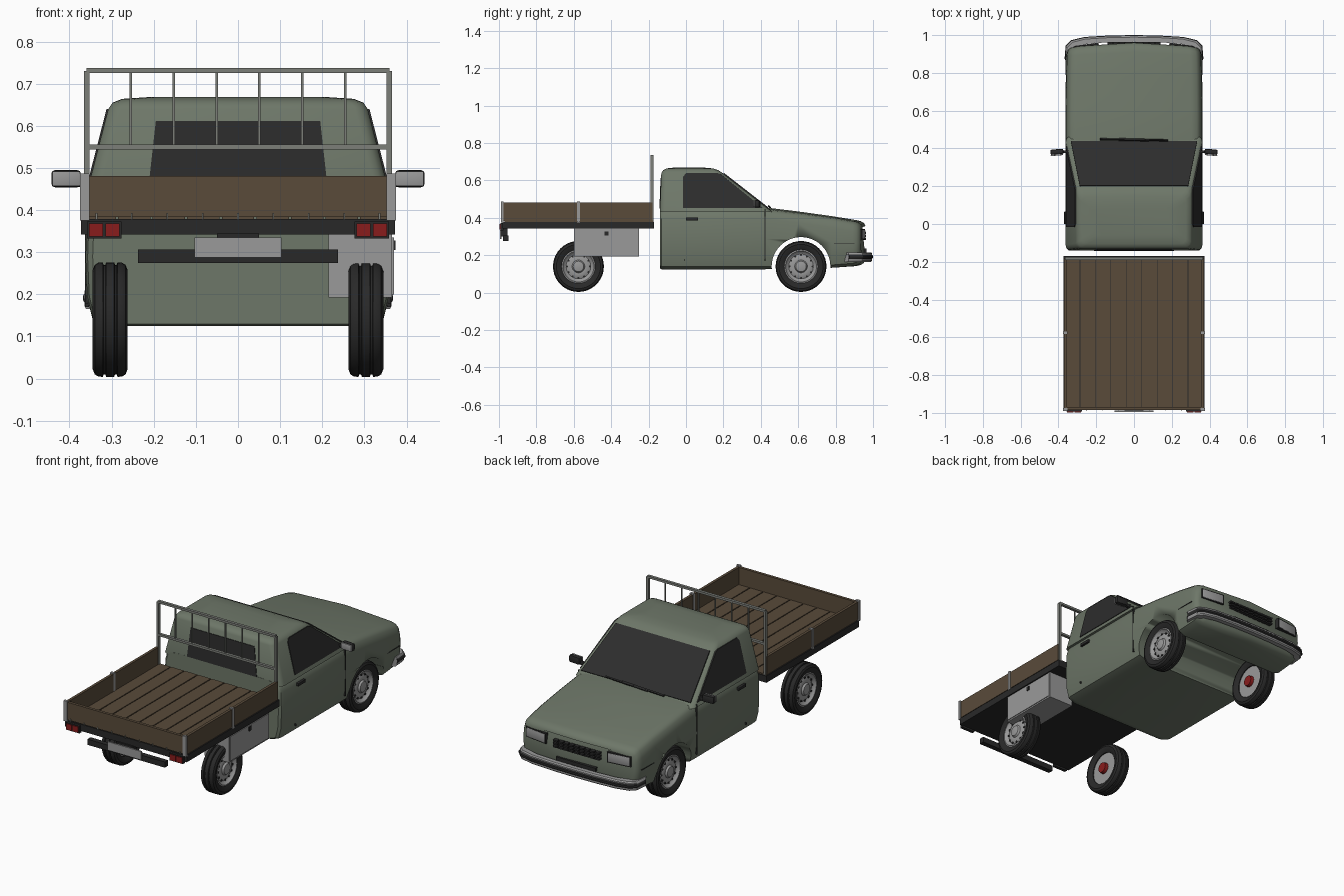
import bpy, bmesh, math
from mathutils import Matrix, Vector

cube = bpy.data.objects.get("Cube")
if cube:
    bpy.data.objects.remove(cube, do_unlink=True)


def material(name, r, g, b):
    m = bpy.data.materials.new(name)
    m.use_nodes = True
    m.diffuse_color = (r, g, b, 1)
    m.node_tree.nodes["Principled BSDF"].inputs["Base Color"].default_value = (r, g, b, 1)
    return m


GREEN = material("sage green paint", .155, .185, .14)
BROWN = material("brown wood", .1, .07, .042)
BLACK = material("black rubber", .022, .022, .022)
GLASS = material("dark glass", .026, .026, .026)
GREY = material("grey metal", .32, .32, .32)
STEEL = material("dull steel rail", .2, .21, .19)
RED = material("red lamp", .25, .012, .012)


def finish(bm, name, mat, smooth=True):
    bmesh.ops.recalc_face_normals(bm, faces=bm.faces)
    me = bpy.data.meshes.new(name)
    bm.to_mesh(me)
    bm.free()
    me.materials.append(mat)
    ob = bpy.data.objects.new(name, me)
    bpy.context.collection.objects.link(ob)
    bpy.ops.object.select_all(action='DESELECT')
    ob.select_set(True)
    bpy.context.view_layer.objects.active = ob
    if smooth:
        bpy.ops.object.shade_smooth_by_angle(angle=math.radians(35))
    return ob


def box(name, mat, x, y, z, rot=0, bevel=0):
    """Box from three (low, high) ranges, optionally turned about its own z axis."""
    lo, hi = Vector((x[0], y[0], z[0])), Vector((x[1], y[1], z[1]))
    bm = bmesh.new()
    bmesh.ops.create_cube(bm, size=1)
    bmesh.ops.scale(bm, vec=hi - lo, verts=bm.verts)
    if bevel:
        bmesh.ops.bevel(bm, geom=bm.edges[:], offset=bevel, segments=2, affect='EDGES', profile=.5)
    m = Matrix.Translation((lo + hi) / 2) @ Matrix.Rotation(rot, 4, 'Z')
    bmesh.ops.transform(bm, matrix=m, verts=bm.verts)
    return finish(bm, name, mat, bevel > 0)


def loft(name, mat, rings, caps=True):
    bm = bmesh.new()
    vs = [[bm.verts.new(p) for p in ring] for ring in rings]
    n = len(vs[0])
    for a, b in zip(vs, vs[1:]):
        for i in range(n):
            j = (i + 1) % n
            bm.faces.new((a[i], a[j], b[j], b[i]))
    if caps:
        bm.faces.new(vs[0])
        bm.faces.new(vs[-1])
    return finish(bm, name, mat)


def plate(name, mat, pts, offset):
    """Thin pane whose outline is pushed by an offset vector."""
    d = Vector(offset)
    return loft(name, mat, [[Vector(p) - d for p in pts], [Vector(p) + d for p in pts]])


def lathe(name, mat, profile, y, z, n=40, caps=True):
    """Turn (x, radius) points about a sideways axle."""
    circle = [(math.cos(2 * math.pi * i / n), math.sin(2 * math.pi * i / n)) for i in range(n)]
    return loft(name, mat, [[(x, y + r * c, z + r * s) for c, s in circle] for x, r in profile], caps)


# Lower body, lofted from tail to nose
def body_ring(y, zb, zt, hw):
    half = [(hw - .06, zb), (hw - .018, zb + .015), (hw - .004, zb + .07), (hw, (zb + zt) / 2),
            (hw - .004, zt - .055), (hw - .014, zt - .02), (hw - .03, zt - .006), (hw - .06, zt)]
    w = max(0, (y - .8) / .16)
    pts = half + [(0, zt + .006)] + [(-x, z) for x, z in reversed(half)] + [(0, zb)]
    return [(x, y - w * .03 * (x / .36) ** 2, z) for x, z in pts]


body = loft("lower_body", GREEN, [body_ring(*s) for s in (
    (-.14, .13, .45, .345), (-.13, .125, .45, .357), (-.11, .125, .45, .362), (.42, .125, .45, .363),
    (.6, .128, .428, .363), (.78, .133, .403, .361), (.91, .142, .382, .358),
    (.935, .148, .376, .355), (.952, .16, .365, .347), (.96, .18, .35, .335))])

# Front wheel arch cut
cutter = lathe("arch_cutter", GREEN, [(-.5, .157), (.5, .157)], .615, .14, 48)
cutter.hide_render = True
cutter.hide_viewport = False
mod = body.modifiers.new("arches", 'BOOLEAN')
mod.object = cutter
mod.solver = 'EXACT'
bpy.context.view_layer.objects.active = body
bpy.ops.object.modifier_apply(modifier=mod.name)
bpy.data.objects.remove(cutter, do_unlink=True)


# Cabin, lofted upwards with rounded corners
def cabin_ring(z, back, front, hw, r=.03):
    pts = []
    for cx, cy, a0 in ((hw - r, front - r, 0), (r - hw, front - r, 90),
                       (r - hw, back + r, 180), (hw - r, back + r, 270)):
        for k in range(4):
            a = math.radians(a0 + k * 30)
            pts.append((cx + r * math.cos(a), cy + r * math.sin(a), z))
    return pts


loft("cabin", GREEN, [cabin_ring(*s) for s in (
    (.43, -.14, .465, .362), (.64, -.132, .195, .308), (.655, -.122, .172, .298),
    (.664, -.105, .145, .275), (.669, -.06, .09, .2))])


def side_x(z):
    return .362 - (z - .43) / .21 * .054


def front_y(z):
    return .465 - (z - .43) / .21 * .27


# Glass panes and cabin details
plate("windscreen", GLASS, [(s * (side_x(z) - .022), front_y(z), z)
                            for s, z in ((-1, .452), (1, .452), (1, .636), (-1, .636))], (0, .003, .004))
plate("rear_window", GLASS, [(x, -.139 + (z - .43) * .038, z) for x, z in
                             ((-.213, .45), (.213, .45), (.195, .612), (-.195, .612))], (0, .004, 0))
for s, side in ((1, "left"), (-1, "right")):
    plate(side + "_side_window", GLASS, [(s * side_x(z), y, z) for y, z in
          ((-.015, .452), (.412, .452), (.185, .634), (.165, .64), (.0, .64), (-.015, .62))], (s * .004, 0, 0))
    for y in (-.012, .42):
        box(side + "_door_seam", BLACK, sorted((s * .354, s * .3635)), (y, y + .004), (.17, .445 if y > 0 else .18))
    box(side + "_door_handle", BLACK, sorted((s * .35, s * .37)), (.0, .065), (.385, .402), bevel=.003)
    box(side + "_fender_seam", BLACK, sorted((s * .35, s * .3615)), (.79, .9), (.262, .266))
    # Mirror
    box(side + "_mirror_arm", BLACK, sorted((s * .335, s * .4)), (.375, .39), (.455, .475), bevel=.004)
    box(side + "_mirror_housing", BLACK, sorted((s * .373, s * .443)), (.368, .396), (.454, .495), s * -.08, .009)
    box(side + "_mirror_glass", GREY, sorted((s * .375, s * .441)), (.362, .37), (.457, .492), s * -.08, .002)
    # Wiper
    plate(side + "_wiper", BLACK, [(s * .05 - .13, .452, .452), (s * .05 + .13, .445, .46),
                                   (s * .05 + .13, .44, .465), (s * .05 - .13, .446, .458)], (0, .003, .004))
    # Headlight
    box(side + "_headlight", GREY, sorted((s * .19, s * .315)), (.92, .951), (.288, .337), s * -.13, .004)
    box(side + "_headlight_seam", BLACK, sorted((s * .185, s * .32)), (.92, .949), (.284, .341), s * -.13)

# Grille slots and lower intake
for row in range(3):
    for i in range(9):
        x = (i - 4) * .032
        box("grille_slot", BLACK, (x - .013, x + .013), (.94, .9625), (.282 + row * .016, .291 + row * .016))
box("lower_intake", BLACK, (-.12, .12), (.93, .964), (.215, .235))


# Wrap-around bumper with a rubber strip
def bumper(name, mat, z0, z1, grow):
    half = [(.364, .87), (.358, .94), (.33, .968), (.26, .985), (.13, .993)]
    path = half + [(0, .995)] + [(-x, y) for x, y in reversed(half)]
    rings = []
    for x, y in path:
        ox, oy, ix, iy = x * (1 + grow * 2), y + grow, x * .93, y - .03
        rings.append([(ox, oy, z0 + .006), (ox, oy, z1 - .006), (ox * .99, oy - .006, z1),
                      (ix, iy, z1), (ix, iy, z0), (ox * .99, oy - .006, z0)])
    loft(name, mat, rings)


bumper("front_bumper", GREY, .165, .215, 0)
bumper("bumper_strip", BLACK, .18, .203, .005)

# Tray: frame, planks and drop sides
box("tray_frame", BLACK, (-.373, .373), (-.98, -.17), (.342, .379))
for i in range(9):
    x = (i - 4) * .082
    box("floor_plank", BROWN, (x - .0385, x + .0385), (-.97, -.175), (.375, .386))
box("tail_board", BROWN, (-.362, .362), (-.984, -.968), (.384, .481))
for i in range(9):
    x = (i - 4) * .084
    box("tail_hinge", STEEL, (x - .002, x + .002), (-.988, -.98), (.378, .393))
for s, side in ((1, "left"), (-1, "right")):
    box(side + "_drop_side", BROWN, sorted((s * .355, s * .37)), (-.975, -.18), (.384, .481))
    for y in (-.982, -.575):
        box(side + "_stake", GREY, sorted((s * .353, s * .375)), (y - .007, y + .007), (.375, .487))
    # Tail lamps
    box(side + "_lamp_holder", BLACK, sorted((s * .276, s * .358)), (-.992, -.975), (.332, .373))
    for a, b in ((.281, .315), (.32, .354)):
        box(side + "_tail_lamp", RED, sorted((s * a, s * b)), (-.997, -.985), (.337, .368))
    # Headboard posts
    box(side + "_headboard_post", STEEL, sorted((s * .352, s * .366)), (-.19, -.174), (.375, .73))

# Headboard rails and bars
for name, z, t in (("top_rail", .731, .006), ("middle_rail", .55, .006)):
    box("headboard_" + name, STEEL, (-.36, .36), (-.19, -.174), (z - t, z + t))
for i in range(6):
    x = (i - 2.5) * .102
    box("headboard_bar", STEEL, (x - .003, x + .003), (-.185, -.179), (.55, .73))

# Rear bar, plate and storage box
box("rear_bar", BLACK, (-.237, .237), (-.978, -.95), (.275, .306))
box("rear_plate", GREY, (-.103, .103), (-.995, -.987), (.288, .335))
box("plate_bracket", BLACK, (-.05, .05), (-.988, -.955), (.3, .345))
box("storage_box", GREY, (.215, .366), (-.6, -.25), (.192, .344))
box("storage_lid", GREY, (.36, .37), (-.594, -.256), (.2, .335))
box("storage_latch", BLACK, (.365, .374), (-.435, -.415), (.305, .328))

# Wheels
for y in (-.575, .615):
    for s in (1, -1):
        tyre = [(.275, .088), (.266, .1), (.262, .118), (.267, .13), (.275, .135), (.286, .136), (.288, .13),
                (.292, .13), (.294, .136), (.313, .136), (.315, .13), (.319, .13), (.321, .136), (.332, .135),
                (.34, .13), (.345, .118), (.341, .1), (.334, .088)]
        lathe("tyre", BLACK, [(s * x, r) for x, r in tyre + tyre[:1]], y, .14, caps=False)
        rim = [(.28, .09), (.335, .09), (.337, .083), (.325, .076), (.32, .066), (.328, .05),
               (.327, .034), (.337, .028), (.34, .012)]
        lathe("wheel_rim", GREY, [(s * x, r) for x, r in rim], y, .14)
        lathe("brake_hub", RED, [(s * .262, .028), (s * .3, .034)], y, .14, 20)
        for k in range(12):
            a = k * math.pi / 6
            lathe("rim_vent", BLACK, [(s * .31, .006), (s * .3265, .006)],
                  y + .062 * math.cos(a), .14 + .062 * math.sin(a), 8)
